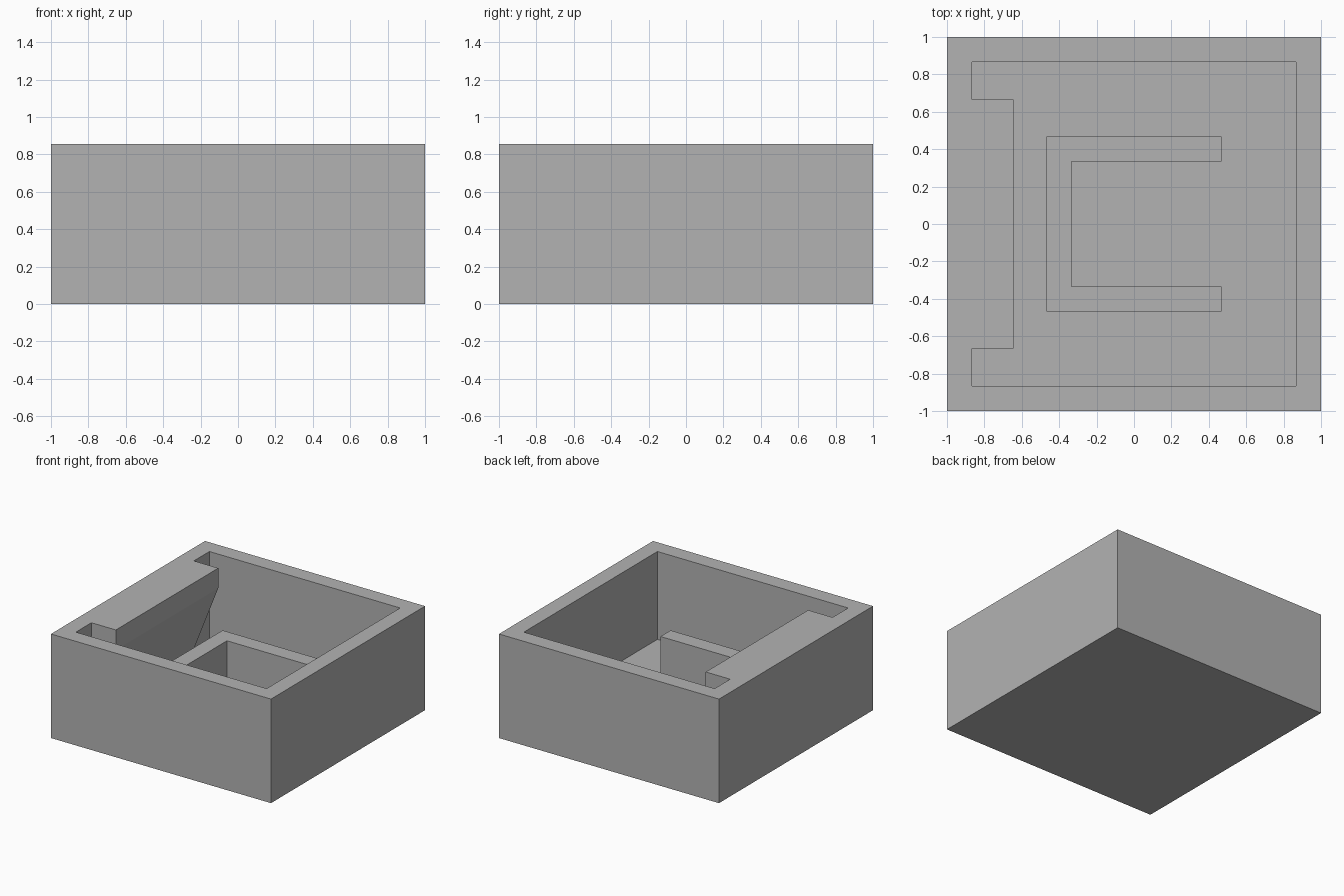
import bpy
import bmesh
from mathutils import Vector

cube = bpy.data.objects.get("Cube")
if cube:
    bpy.data.objects.remove(cube, do_unlink=True)

HEIGHT = 0.855     # overall height
WALL = 0.133       # wall and floor thickness
INNER = 1 - WALL   # inner face of the walls

grey = bpy.data.materials.new("plain grey")
grey.use_nodes = True
grey.diffuse_color = (0.45, 0.45, 0.45, 1)
grey.node_tree.nodes["Principled BSDF"].inputs["Base Color"].default_value = grey.diffuse_color


def prism(name, outline, push):
    """Solid made by sweeping a flat outline along the vector push."""
    bm = bmesh.new()
    face = bm.faces.new([bm.verts.new(p) for p in outline])
    swept = bmesh.ops.extrude_face_region(bm, geom=[face], use_keep_orig=True)["geom"]
    moved = [g for g in swept if isinstance(g, bmesh.types.BMVert)]
    bmesh.ops.translate(bm, verts=moved, vec=Vector(push))
    bmesh.ops.recalc_face_normals(bm, faces=bm.faces)
    mesh = bpy.data.meshes.new(name)
    bm.to_mesh(mesh)
    bm.free()
    mesh.materials.append(grey)
    obj = bpy.data.objects.new(name, mesh)
    bpy.context.collection.objects.link(obj)
    return obj


def square(half, z):
    return [(-half, -half, z), (half, -half, z), (half, half, z), (-half, half, z)]


def combine(target, other, operation):
    """Apply a boolean and discard the helper solid."""
    mod = target.modifiers.new(other.name, "BOOLEAN")
    mod.operation, mod.solver, mod.object = operation, "EXACT", other
    bpy.context.view_layer.objects.active = target
    bpy.ops.object.modifier_apply(modifier=mod.name)
    bpy.data.objects.remove(other, do_unlink=True)


# Open box: outer block with a square cavity
box = prism("open_box", square(1, 0), (0, 0, HEIGHT))
cavity = prism("cavity", square(INNER, WALL), (0, 0, 1))
combine(box, cavity, "DIFFERENCE")

# Ledge on the right wall, with a vertical lip and a sloping underside
lip, back, end = -0.645, -0.93, 0.665
ledge_side = [(back, HEIGHT), (lip, HEIGHT), (lip, 0.69), (-INNER, WALL), (back, WALL)]
ledge = prism("ledge", [(x, -end, z) for x, z in ledge_side], (0, 2 * end, 0))
combine(box, ledge, "UNION")

# Low U-shaped wall on the floor, open towards the left
out, inn = 0.467, 0.335
half = [(out, out), (-out, out)]
inner_half = [(-inn, inn), (out, inn)]
u_plan = half + [(x, -y) for x, y in reversed(half)]
u_plan += [(x, -y) for x, y in reversed(inner_half)] + inner_half
u_wall = prism("u_wall", [(x, y, WALL / 2) for x, y in u_plan], (0, 0, 0.467 - WALL / 2))
combine(box, u_wall, "UNION")
